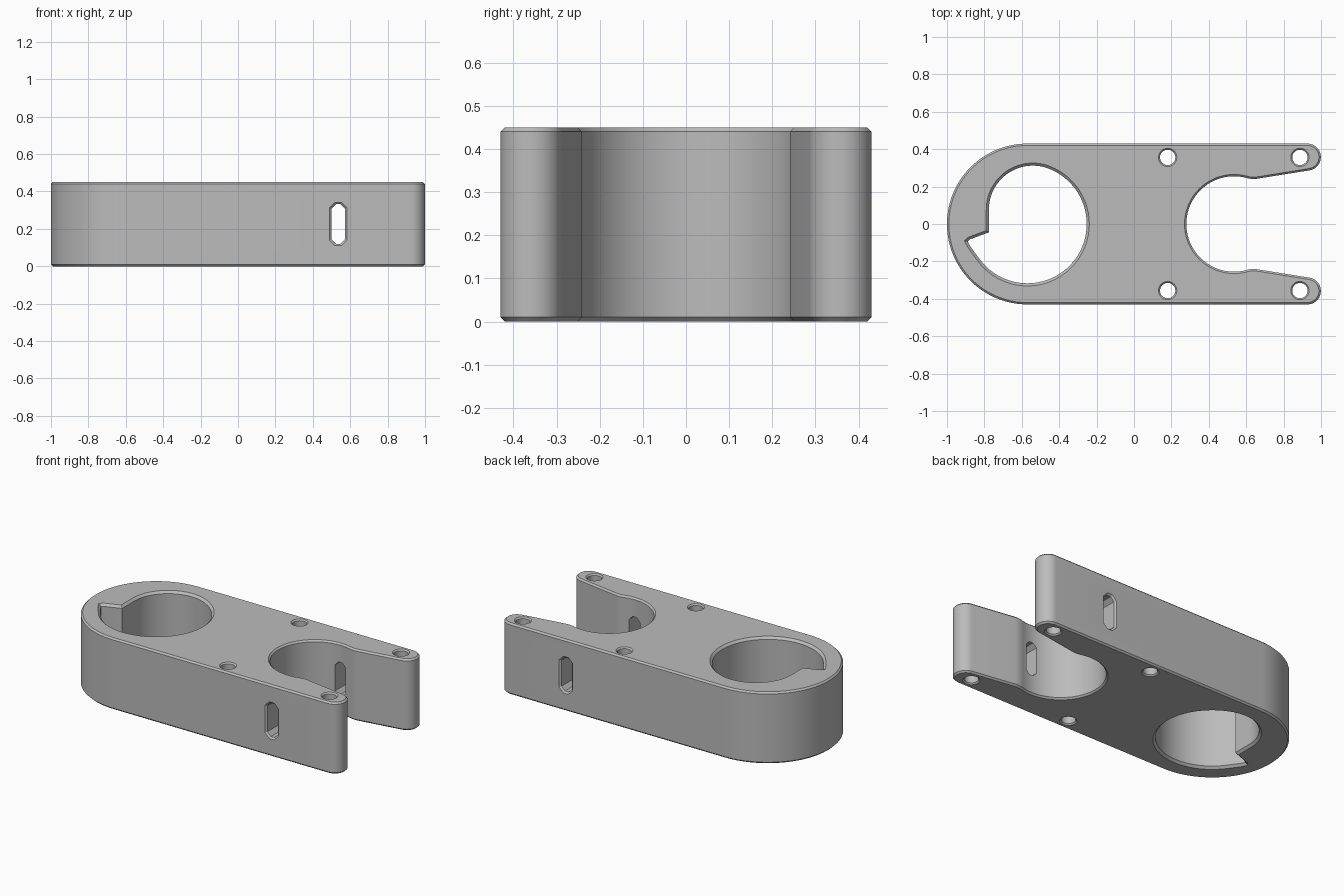
import bpy
import bmesh
from math import sin, cos, radians
from mathutils import Vector, Matrix

if "Cube" in bpy.data.objects:
    bpy.data.objects.remove(bpy.data.objects["Cube"])

HEIGHT = 0.45
HALF = 0.43          # half depth of the plate
END_X = -0.57        # centre of the rounded end

grey = bpy.data.materials.new("plain grey")
grey.use_nodes = True
grey.diffuse_color = (0.5, 0.5, 0.5, 1)
bsdf = next(n for n in grey.node_tree.nodes if n.type == 'BSDF_PRINCIPLED')
bsdf.inputs["Base Color"].default_value = grey.diffuse_color


def arc(cx, cy, r, start, end, steps):
    angles = [radians(start + (end - start) * i / steps) for i in range(steps + 1)]
    return [Vector((cx + r * cos(a), cy + r * sin(a))) for a in angles]


def offset(points, d):
    """Move a counter-clockwise outline outwards by d, with mitred corners."""
    out = []
    for i, p in enumerate(points):
        a = (p - points[i - 1]).normalized()
        b = (points[(i + 1) % len(points)] - p).normalized()
        na, nb = Vector((a.y, -a.x)), Vector((b.y, -b.x))
        out.append(p + (na + nb) * d / max(1 + na.dot(nb), 0.3))
    return out


def loft(name, outline, levels, matrix=Matrix()):
    """Closed solid through offset copies of an outline at several heights."""
    bm = bmesh.new()
    rings = [[bm.verts.new((p.x, p.y, z)) for p in offset(outline, d)]
             for z, d in levels]
    n = len(outline)
    for low, high in zip(rings, rings[1:]):
        for i in range(n):
            j = (i + 1) % n
            bm.faces.new((low[i], low[j], high[j], high[i]))
    bm.faces.new(rings[0][::-1])
    bm.faces.new(rings[-1])
    bm.transform(matrix)
    bmesh.ops.recalc_face_normals(bm, faces=bm.faces)
    mesh = bpy.data.meshes.new(name)
    bm.to_mesh(mesh)
    bm.free()
    mesh.materials.append(grey)
    obj = bpy.data.objects.new(name, mesh)
    bpy.context.collection.objects.link(obj)
    return obj


def flared(low, high, c):
    """Levels of a cutter that leaves a chamfer c at both openings."""
    return [(low - 0.01, 0.01), (low + c, -c), (high - c, -c), (high + 0.01, 0.01)]


# Plate outline: open jaw, forked arm, rounded end, then mirrored
upper = (arc(0.535, 0, 0.255, 180, 75, 32) + arc(0.64, 0.391, 0.15, 255, 280, 8)[1:]
         + arc(0.927, 0.358, 0.072, -80, 90, 20) + arc(END_X, 0, HALF, 90, 180, 32))
lower = [Vector((p.x, -p.y)) for p in reversed(upper[1:-1])]
c = 0.01
plate = loft("clamp_plate", upper + lower,
             [(0, -c), (c, 0), (HEIGHT - c, 0), (HEIGHT, -c)])

# Large opening with a stepped side and a pointed notch
opening = (arc(END_X, 0, 0.331, 216, 430, 72)
           + arc(-0.541, 0.077, 0.249, 70, 180, 32)[1:]
           + [Vector(p) for p in ((-0.79, -0.035), (-0.885, -0.07),
                                  (-0.907, -0.09), (-0.885, -0.13))])
cutters = [loft("opening_cutter", opening, flared(0, HEIGHT, 0.014))]

# Four bolt holes
for x in (0.18, 0.887):
    for y in (-0.356, 0.356):
        cutters.append(loft("bolt_hole_cutter", arc(x, y, 0.049, 0, 348.75, 31),
                            flared(0, HEIGHT, 0.008)))

# Tall eight-sided slot through both arms
w, h, k = 0.047, 0.116, 0.03
corner = [(w, h - k), (w - k, h)]
slot = [Vector(p) for p in corner + [(-x, y) for x, y in corner[::-1]]
        + [(-x, -y) for x, y in corner] + [(x, -y) for x, y in corner[::-1]]]
turn = Matrix.Translation((0.536, 0, 0.226)) @ Matrix.Rotation(radians(90), 4, 'X')
cutters.append(loft("slot_cutter", slot, flared(-HALF, HALF, 0.01), turn))

# Cut the openings, then remove the cutters
bpy.ops.object.select_all(action='DESELECT')
plate.select_set(True)
bpy.context.view_layer.objects.active = plate
for cutter in cutters:
    cutter.hide_render = True
    mod = plate.modifiers.new("cut", 'BOOLEAN')
    mod.operation = 'DIFFERENCE'
    mod.solver = 'EXACT'
    mod.object = cutter
    bpy.ops.object.modifier_apply(modifier=mod.name)
    bpy.data.objects.remove(cutter)
bpy.ops.object.shade_smooth_by_angle(angle=radians(30))
